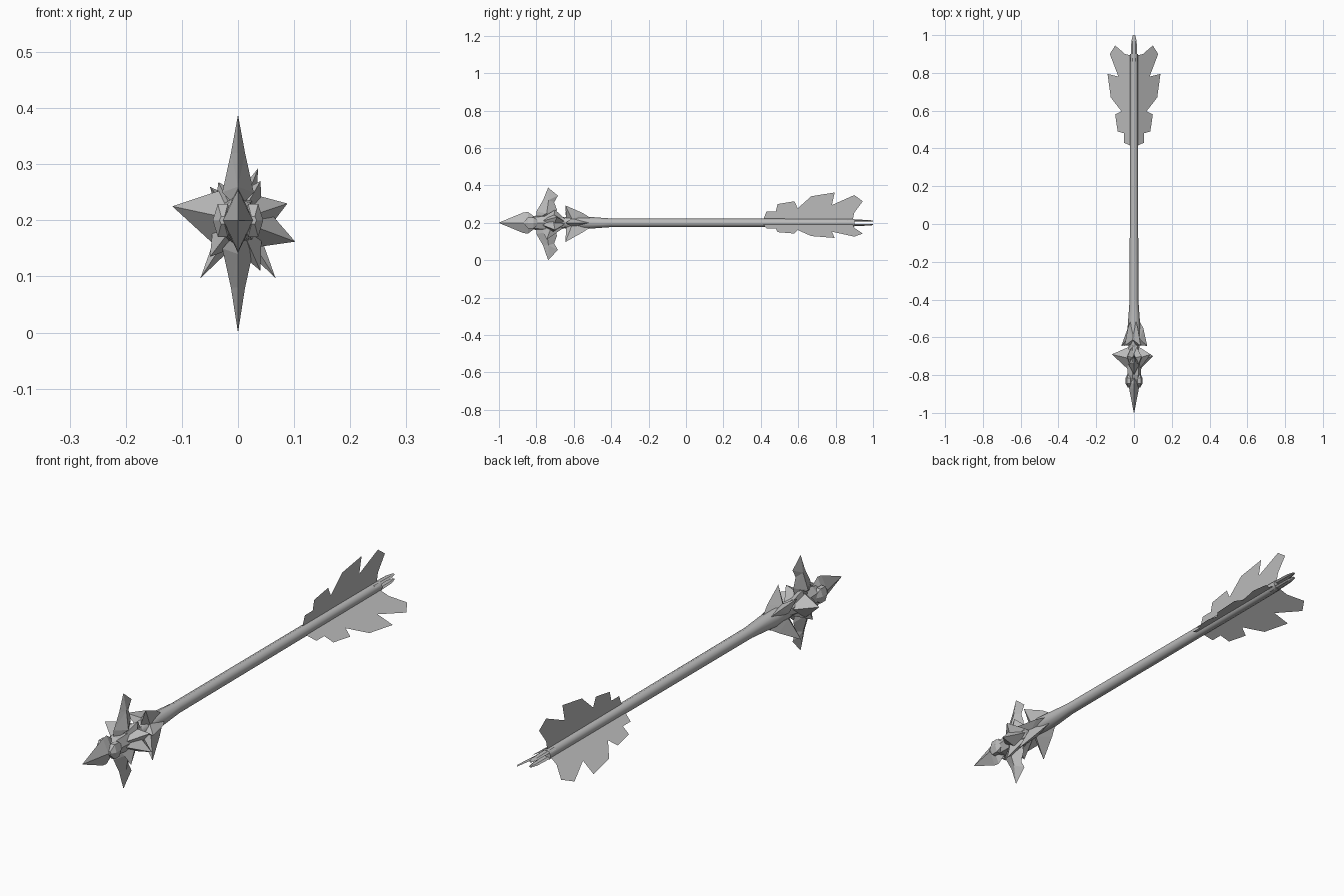
import bpy, bmesh, math
from mathutils import Vector

if "Cube" in bpy.data.objects:
    bpy.data.objects.remove(bpy.data.objects["Cube"])

AXIS = 0.2  # height of the arrow's centre line
grey = bpy.data.materials.new("grey")
grey.diffuse_color = (0.5, 0.5, 0.5, 1)
grey.use_nodes = True
grey.node_tree.nodes["Principled BSDF"].inputs["Base Color"].default_value = grey.diffuse_color


def make(name, verts, faces, smooth=False):
    """Mesh from points given relative to the centre line."""
    me = bpy.data.meshes.new(name)
    me.from_pydata([(x, y, z + AXIS) for x, y, z in verts], [], faces)
    bm = bmesh.new()
    bm.from_mesh(me)
    bmesh.ops.recalc_face_normals(bm, faces=bm.faces)
    bm.to_mesh(me)
    bm.free()
    me.materials.append(grey)
    ob = bpy.data.objects.new(name, me)
    bpy.context.collection.objects.link(ob)
    if smooth:
        bpy.ops.object.select_all(action='DESELECT')
        ob.select_set(True)
        bpy.context.view_layer.objects.active = ob
        bpy.ops.object.shade_smooth_by_angle(angle=math.radians(50))
    return ob


def loft(name, rings, n=8, smooth=False):
    """Stacked elliptical rings (y, x radius, z radius, z offset) with capped ends."""
    verts, faces = [], []
    for y, rx, rz, dz in rings:
        for i in range(n):
            a = 2 * math.pi * i / n
            verts.append((rx * math.cos(a), y, rz * math.sin(a) + dz))
    for k in range(len(rings) - 1):
        for i in range(n):
            j = (i + 1) % n
            faces.append((k*n + i, k*n + j, k*n + n + j, k*n + n + i))
    faces += [tuple(range(n)), tuple(range((len(rings) - 1) * n, len(rings) * n))]
    return make(name, verts, faces, smooth)


def ridged(name, profile, angle, half, inner):
    """Blade from a (y, r) outline, swollen to +-half at the root ridge points."""
    d = Vector((math.cos(angle), 0, math.sin(angle)))
    s = Vector((-d.z, 0, d.x))
    verts = [d * r + Vector((0, y, 0)) for y, r in profile]
    n = len(verts)
    (y0, r0), (y1, r1) = inner
    for sign in (1, -1):
        verts.append(d * r0 + s * half * sign + Vector((0, y0, 0)))
        verts.append(d * r1 + s * half * 0.45 * sign + Vector((0, y1, 0)))
    faces = []
    tip = max(range(n), key=lambda i: profile[i][1])
    for a in (n, n + 2):
        b = a + 1
        for i in range(n):
            j = (i + 1) % n
            mid = (profile[i][1] + profile[j][1]) / 2
            faces.append((i, j, b if mid > (r0 + r1) / 2 else a))
        # bridge between the two ridge points on the front and rear slopes
        hi = [i for i in range(n) if (profile[i][1] + profile[(i+1) % n][1]) / 2 > (r0 + r1) / 2]
        faces += [(a, b, hi[0]), (a, b, (hi[-1] + 1) % n)]
    return make(name, verts, faces)


# Shaft with the flared socket
loft("shaft", [(-0.66, .026, .026, 0), (-0.62, .036, .036, 0), (-0.55, .034, .034, 0),
               (-0.40, .023, .023, 0), (0.90, .021, .021, 0)], 8, True)

# Forked nock: two slim prongs
for sign, label in ((1, "upper"), (-1, "lower")):
    loft("nock_prong_" + label, [(0.86, .018, .008, .012 * sign), (0.97, .014, .005, .011 * sign),
                                 (1.0, .006, .003, .010 * sign)], 6)

# Three feather vanes, thin sheets with a notched outline
vane = [(.41, .01), (.43, .06), (.48, .06), (.49, .10), (.58, .115), (.597, .077), (.67, .142),
        (.795, .162), (.78, .095), (.90, .148), (.945, .115), (.90, .055), (.89, .01)]
for i in range(3):
    a = math.radians(90 + 120 * i)
    make("feather_vane_%d" % (i + 1),
         [(r * math.cos(a), y, r * math.sin(a)) for y, r in vane], [tuple(range(len(vane)))])

# Pointed tip and hub
loft("arrow_tip", [(-1.0, .001, .001, 0), (-0.87, .026, .055, 0), (-0.845, .028, .058, 0),
                   (-0.80, .012, .025, 0)], 4)
loft("hub", [(-0.86, .018, .022, 0), (-0.80, .036, .040, 0), (-0.72, .042, .046, 0),
             (-0.64, .028, .028, 0)], 7)

# Rounded lobes behind the tip
for s in (1, -1):
    lobe = loft("tip_lobe", [(-0.865, .006, .008, 0), (-0.845, .018, .034, 0), (-0.815, .018, .034, 0),
                             (-0.79, .006, .012, 0)], 6)
    lobe.location.x = 0.027 * s

# Tall upper and lower blades
blade = [(-.80, .02), (-.80, .06), (-.765, .12), (-.737, .188), (-.685, .145), (-.705, .11), (-.69, .07), (-.70, .02)]
low = [(y, .2 if r == .188 else r) for y, r in blade]
ridged("upper_blade", blade, math.pi / 2, .028, ((-.745, .05), (-.735, .12)))
ridged("lower_blade", low, -math.pi / 2, .028, ((-.745, .05), (-.735, .12)))

# Crown shards: broad pyramids, (tip x, y, z, half width)
shards = [(-.117, -.69, .025, .055), (.102, -.70, -.038, .045), (.088, -.69, .03, .045),
          (-.05, -.745, -.065, .035), (.04, -.745, -.09, .035), (.04, -.70, .07, .035), (-.035, -.70, .068, .035)]
for i, (x, y, z, w) in enumerate(shards):
    d = Vector((x, 0, z)).normalized()
    s = Vector((-d.z, 0, d.x))
    c = d * .026 + Vector((0, -.715, 0))
    base = [c + Vector((0, -.06, 0)), c + s * w, c + Vector((0, .065, 0)), c - s * w]
    make("crown_shard_%d" % (i + 1), base + [Vector((x, y, z))],
         [(0, 1, 4), (1, 2, 4), (2, 3, 4), (3, 0, 4), (0, 1, 2, 3)])

# Swept socket fins: slim barbs pointing forward, (tip x, tip z)
fins = [(.036, .093), (.067, -.103), (-.067, -.103), (-.05, .06), (.07, .0)]
for i, (x, z) in enumerate(fins):
    d = Vector((x, 0, z))
    r = d.length
    d.normalize()
    s = Vector((-d.z, 0, d.x)) * .022
    pts = [d * .02 + Vector((0, -.64, 0)), d * r + Vector((0, -.645, 0)),
           d * (.035 + r * .2) + Vector((0, -.55, 0)), d * .02 + Vector((0, -.50, 0)),
           d * .03 + s + Vector((0, -.61, 0)), d * .03 - s + Vector((0, -.61, 0))]
    make("socket_fin_%d" % (i + 1), pts,
         [(0, 1, 4), (1, 2, 4), (2, 3, 4), (3, 0, 4), (0, 1, 5), (1, 2, 5), (2, 3, 5), (3, 0, 5)])
